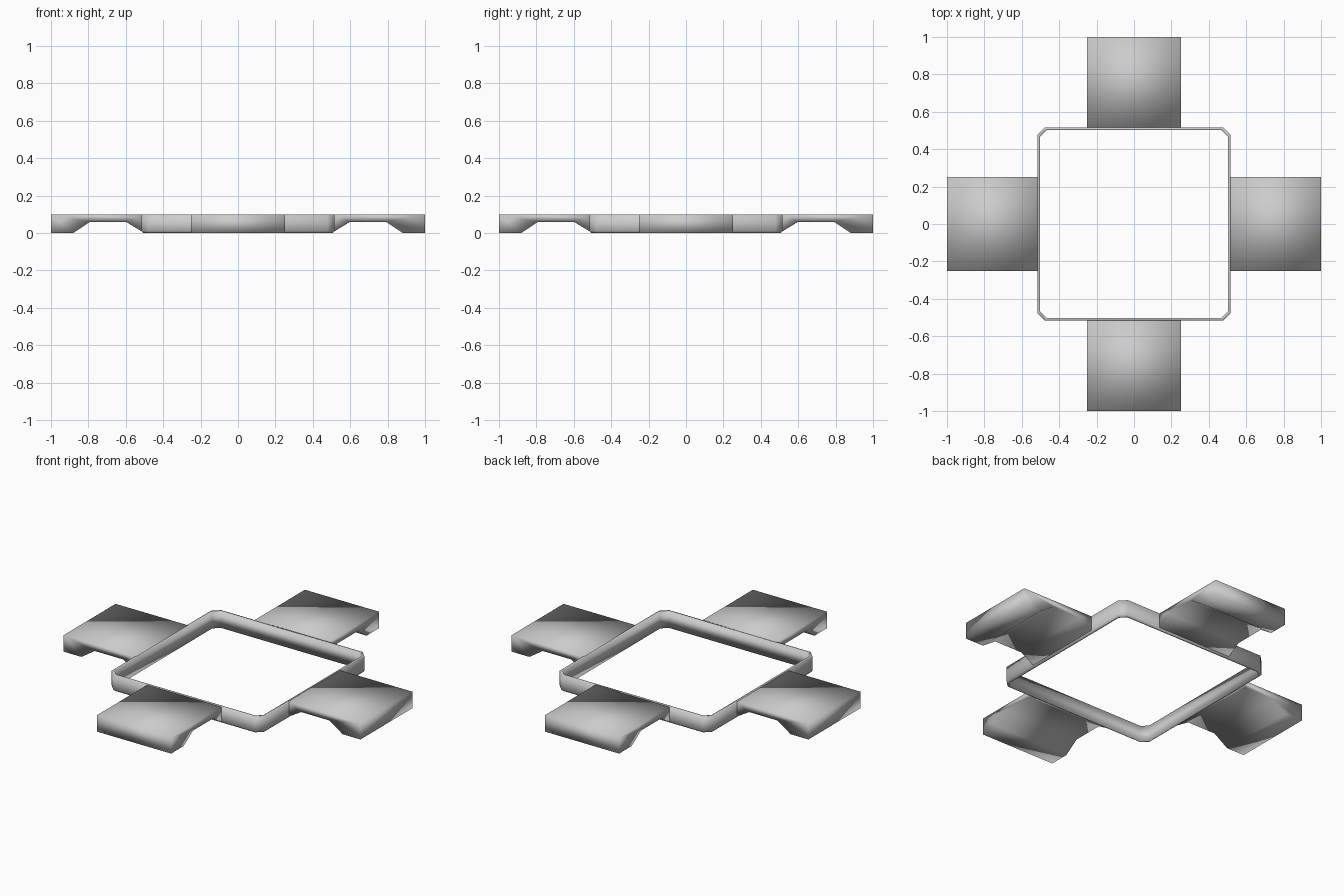
import bpy, bmesh
from math import pi
from mathutils import Matrix

if "Cube" in bpy.data.objects:
    bpy.data.objects.remove(bpy.data.objects["Cube"])


def finish(bm, name):
    bmesh.ops.recalc_face_normals(bm, faces=bm.faces)
    mesh = bpy.data.meshes.new(name)
    bm.to_mesh(mesh)
    bm.free()
    for poly in mesh.polygons:
        poly.use_smooth = True
    obj = bpy.data.objects.new(name, mesh)
    bpy.context.collection.objects.link(obj)
    return obj


def square_loop(bm, half, cut, z):
    """Square outline with chamfered corners."""
    c = half - cut
    pts = [(half, -c), (half, c), (c, half), (-c, half),
           (-half, c), (-half, -c), (-c, -half), (c, -half)]
    return [bm.verts.new((x, y, z)) for x, y in pts]


# Thin square frame: cross-section swept round a chamfered square
bm = bmesh.new()
section = [(0.517, 0.04, 0.10), (0.517, 0.04, 0.01), (0.507, 0.036, 0.0),
           (0.502, 0.034, 0.0), (0.502, 0.034, 0.10)]
loops = [square_loop(bm, *s) for s in section]
for i, a in enumerate(loops):
    b = loops[(i + 1) % len(loops)]
    for j in range(8):
        k = (j + 1) % 8
        bm.faces.new((a[j], a[k], b[k], b[j]))
finish(bm, "square_frame")

# Arms: flat top, arched underside, extruded across the width
profile = [(0.512, 0.10), (0.512, 0.007), (0.60, 0.06), (0.79, 0.06),
           (0.88, 0.0), (1.0, 0.0), (1.0, 0.10)]
for n, side in enumerate(("right", "back", "left", "front")):
    bm = bmesh.new()
    face = bm.faces.new([bm.verts.new((x, -0.25, z)) for x, z in profile])
    new = bmesh.ops.extrude_face_region(bm, geom=[face])["geom"]
    bmesh.ops.translate(bm, vec=(0, 0.5, 0),
                        verts=[g for g in new if isinstance(g, bmesh.types.BMVert)])
    bmesh.ops.rotate(bm, verts=bm.verts, cent=(0, 0, 0),
                     matrix=Matrix.Rotation(n * pi / 2, 3, 'Z'))
    finish(bm, side + "_arm")
